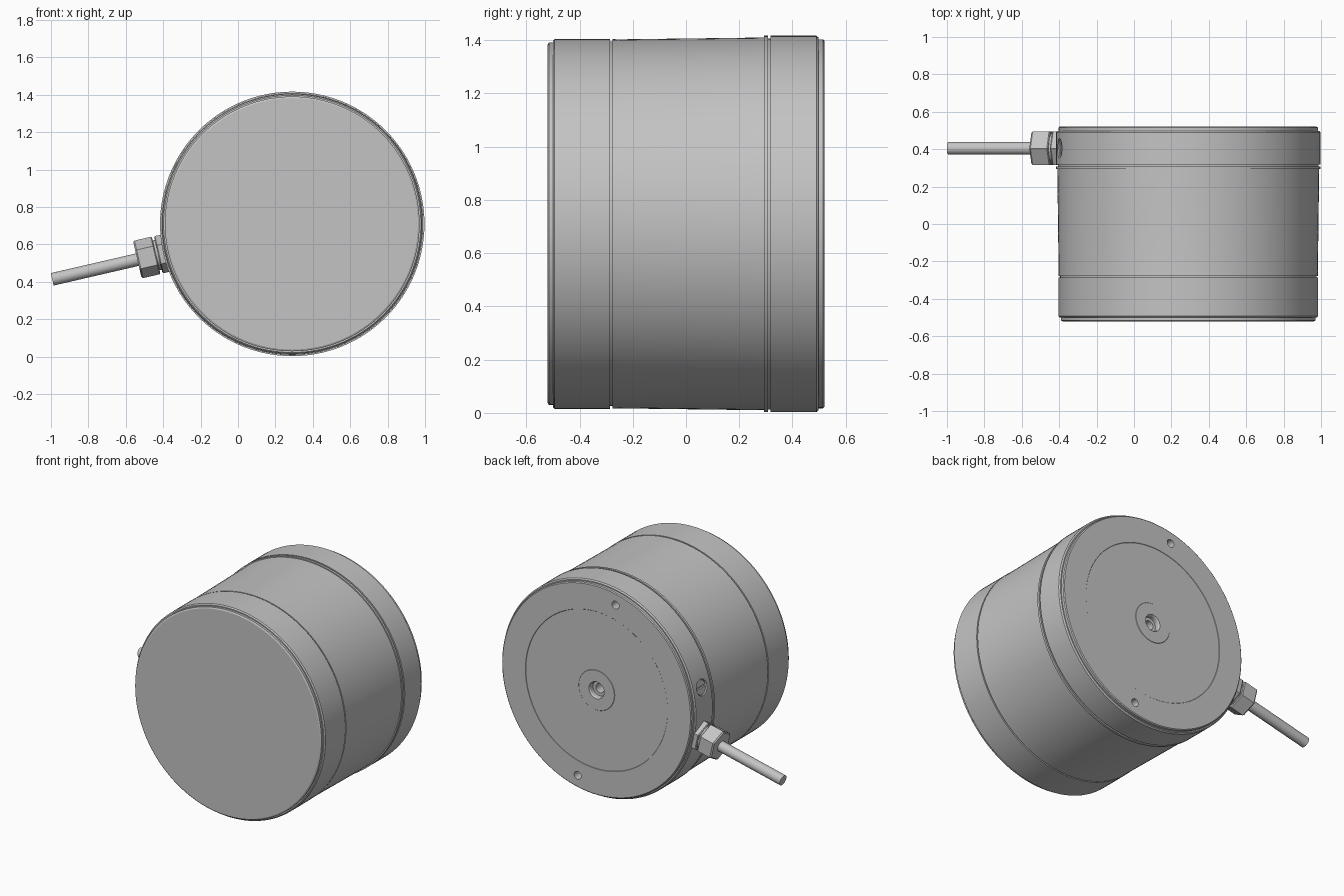
import bpy, bmesh
from math import sin, cos, pi, radians
from mathutils import Vector

cube = bpy.data.objects.get("Cube")
if cube:
    bpy.data.objects.remove(cube, do_unlink=True)

grey = bpy.data.materials.new("satin_grey")
grey.use_nodes = True
colour = (0.55, 0.55, 0.55, 1)
grey.diffuse_color = colour
grey.node_tree.nodes["Principled BSDF"].inputs["Base Color"].default_value = colour

CENTRE = Vector((0.29, 0, 0.71))
BACK = Vector((0, 1, 0))
PORT_Y = Vector((0, 0.405, 0))
TILT = radians(13)


def lathe(name, profile, origin, axis, sides=96, turn=0.0):
    """Revolve (distance, radius) pairs about an axis and cap both ends."""
    bm = bmesh.new()
    rings = []
    for d, r in profile:
        angles = [2 * pi * i / sides + turn for i in range(sides)]
        rings.append([bm.verts.new((r * cos(a), r * sin(a), d)) for a in angles])
    for a, b in zip(rings, rings[1:]):
        for i in range(sides):
            j = (i + 1) % sides
            bm.faces.new((a[i], a[j], b[j], b[i]))
    bm.faces.new(rings[0][::-1])
    bm.faces.new(rings[-1])
    bmesh.ops.recalc_face_normals(bm, faces=bm.faces)
    mesh = bpy.data.meshes.new(name)
    bm.to_mesh(mesh)
    bm.free()
    mesh.materials.append(grey)
    obj = bpy.data.objects.new(name, mesh)
    bpy.context.collection.objects.link(obj)
    obj.matrix_world = axis.to_track_quat('Z', 'Y').to_matrix().to_4x4()
    obj.location = origin
    return obj


def activate(obj):
    bpy.ops.object.select_all(action='DESELECT')
    obj.select_set(True)
    bpy.context.view_layer.objects.active = obj


def cut(target, cutter):
    cutter.hide_render = True
    mod = target.modifiers.new("cut", 'BOOLEAN')
    mod.operation, mod.solver, mod.object = 'DIFFERENCE', 'EXACT', cutter
    activate(target)
    bpy.ops.object.modifier_apply(modifier=mod.name)
    bpy.data.objects.remove(cutter, do_unlink=True)


def smooth(obj):
    activate(obj)
    bpy.ops.object.shade_smooth_by_angle(angle=radians(28))


# Housing: front lip, front band, tapered waist, rear band, rear face
housing = lathe("housing", [
    (-0.52, 0.672), (-0.515, 0.681), (-0.5, 0.681), (-0.5, 0.688), (-0.493, 0.695),
    (-0.285, 0.695), (-0.285, 0.685), (-0.277, 0.685), (-0.277, 0.694),
    (-0.255, 0.693), (0.293, 0.7), (0.293, 0.707), (0.308, 0.707), (0.308, 0.697),
    (0.318, 0.697), (0.318, 0.707), (0.49, 0.707), (0.498, 0.7), (0.498, 0.693),
    (0.515, 0.693), (0.52, 0.687), (0.52, 0.52), (0.518, 0.518),
    (0.518, 0.132), (0.52, 0.13), (0.52, 0.09)], CENTRE, BACK, 128)

# Threaded centre hole and two mounting holes in the rear face
cut(housing, lathe("centre_cutter", [(0.4, 0.03), (0.485, 0.03), (0.485, 0.05),
                                     (0.51, 0.05), (0.53, 0.062)], CENTRE, BACK, 32))
for side in (-1, 1):
    spot = CENTRE + side * 0.615 * Vector((sin(TILT), 0, -cos(TILT)))
    cut(housing, lathe("mount_cutter", [(0.45, 0.026), (0.6, 0.026)], spot, BACK, 24))

# Side screw set in a round recess, with a cross-wise slot
up_axis = Vector((-cos(TILT), 0, sin(TILT)))
port = CENTRE + PORT_Y
cut(housing, lathe("recess_cutter", [(0.66, 0.052), (0.8, 0.052)], port, up_axis, 32))
screw = lathe("side_screw", [(0.655, 0.05), (0.695, 0.05), (0.7, 0.046)],
              port, up_axis, 32)
slot = lathe("slot_cutter", [(0.685, 0.7), (0.75, 0.7)], port, up_axis, 4, pi / 4)
slot.scale = (0.15, 0.012, 1)
bpy.context.view_layer.update()
cut(screw, slot)

# Cable gland: base hexagon, neck, nut, then the cable
down_axis = Vector((-cos(TILT), 0, -sin(TILT)))
hex_turn = pi / 6
base = lathe("gland_base", [(0.67, 0.102), (0.73, 0.102), (0.735, 0.097)],
             port, down_axis, 6, hex_turn)
neck = lathe("gland_neck", [(0.73, 0.082), (0.75, 0.082)], port, down_axis, 32)
nut = lathe("gland_nut", [(0.747, 0.097), (0.752, 0.103), (0.842, 0.103), (0.85, 0.095)],
            port, down_axis, 6, hex_turn)
cable = lathe("cable", [(0.84, 0.034), (1.317, 0.034)], port, down_axis, 32)

for part in (housing, screw, neck, cable):
    smooth(part)
